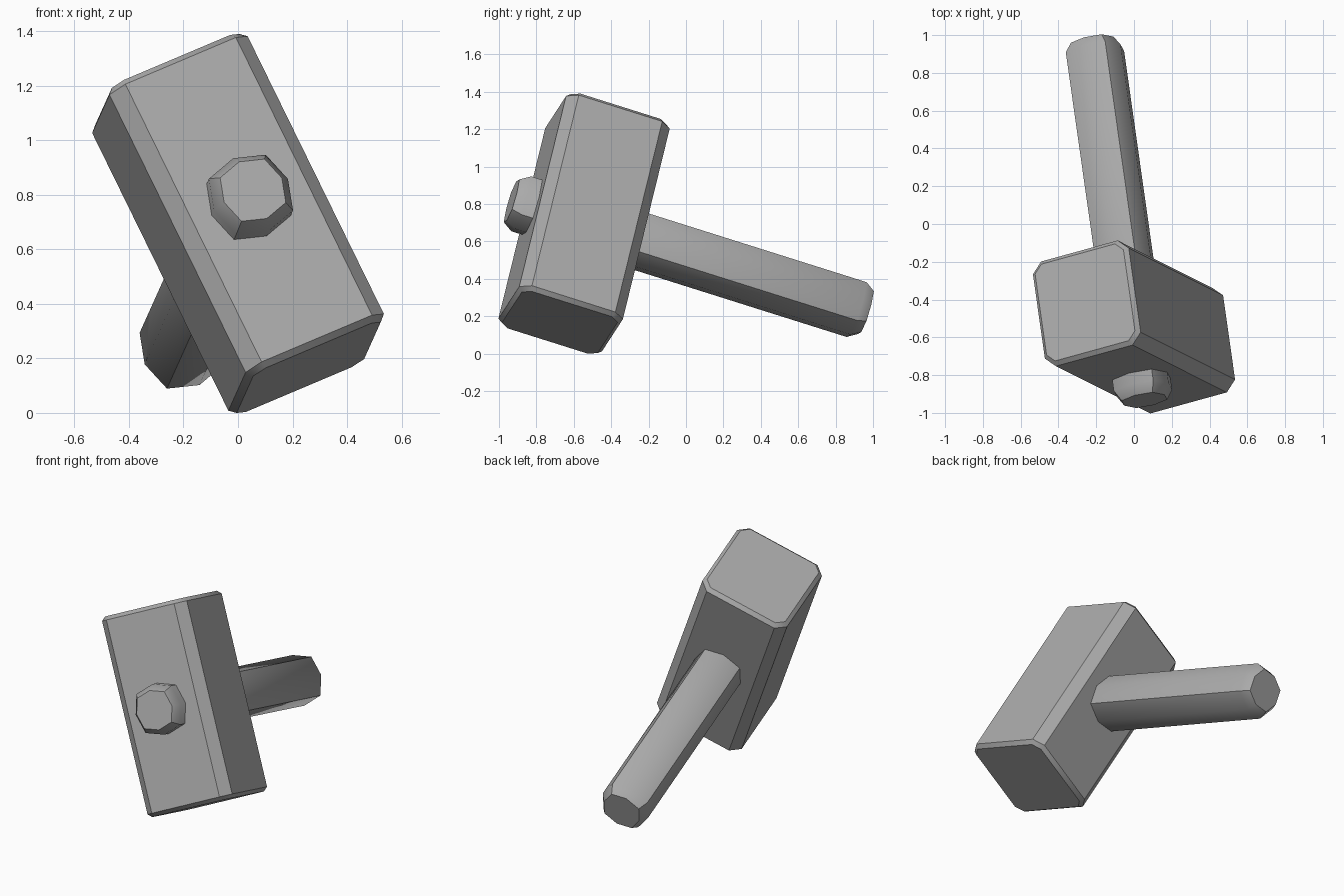
import bpy, bmesh, math
from mathutils import Matrix, Vector

if "Cube" in bpy.data.objects:
    bpy.data.objects.remove(bpy.data.objects["Cube"])

# Tilted frame shared by both parts: across the head, along the handle, along the head
along_handle = Vector((-0.134, 0.945, -0.298)).normalized()
head_axis = Vector((-0.43, 0.215, 0.877))
across = along_handle.cross(head_axis).normalized()
head_axis = across.cross(along_handle)
FRAME = Matrix((across, along_handle, head_axis)).transposed().to_4x4()
FRAME.translation = (0, -0.545, 0.695)

grey = bpy.data.materials.new("grey")
grey.diffuse_color = (0.4, 0.4, 0.4, 1)
grey.use_nodes = True
grey.node_tree.nodes["Principled BSDF"].inputs["Base Color"].default_value = grey.diffuse_color


def loft(name, rings):
    """Closed solid through rings that share a vertex count."""
    bm = bmesh.new()
    loops = [[bm.verts.new(p) for p in ring] for ring in rings]
    n = len(loops[0])
    for a, b in zip(loops, loops[1:]):
        for i in range(n):
            j = (i + 1) % n
            bm.faces.new((a[i], a[j], b[j], b[i]))
    bm.faces.new(loops[0])
    bm.faces.new(loops[-1])
    bmesh.ops.recalc_face_normals(bm, faces=bm.faces)
    mesh = bpy.data.meshes.new(name)
    bm.to_mesh(mesh)
    bm.free()
    mesh.materials.append(grey)
    obj = bpy.data.objects.new(name, mesh)
    bpy.context.collection.objects.link(obj)
    obj.matrix_world = FRAME
    bpy.ops.object.select_all(action='DESELECT')
    obj.select_set(True)
    bpy.context.view_layer.objects.active = obj
    bpy.ops.object.shade_smooth_by_angle(angle=math.radians(40))
    return obj


def head_ring(z, inset):
    """Rectangle with cut corners."""
    w, d, c = 0.284 - inset, 0.293 - inset, 0.057 - inset * 0.586
    return [(w, d - c, z), (w - c, d, z), (c - w, d, z), (-w, d - c, z),
            (-w, c - d, z), (c - w, -d, z), (w - c, -d, z), (w, c - d, z)]


def shaft_ring(y, scale):
    """Soft square with eight sides: corners reach further than the middles."""
    ring = []
    for i in range(8):
        r = scale * (0.165 if i % 2 else 0.152)
        a = i * math.pi / 4
        ring.append((r * math.cos(a), y, r * math.sin(a)))
    return ring


# Block head with narrow chamfers round both ends
loft("hammer_head", [head_ring(z, i) for z, i in
                     ((-0.603, 0.022), (-0.581, 0), (0.581, 0), (0.603, 0.022))])

# Handle running through the head, with chamfered ends
loft("handle", [shaft_ring(y, s) for y, s in
                ((-0.41, 0.78), (-0.355, 1), (1.542, 1), (1.595, 0.78))])
